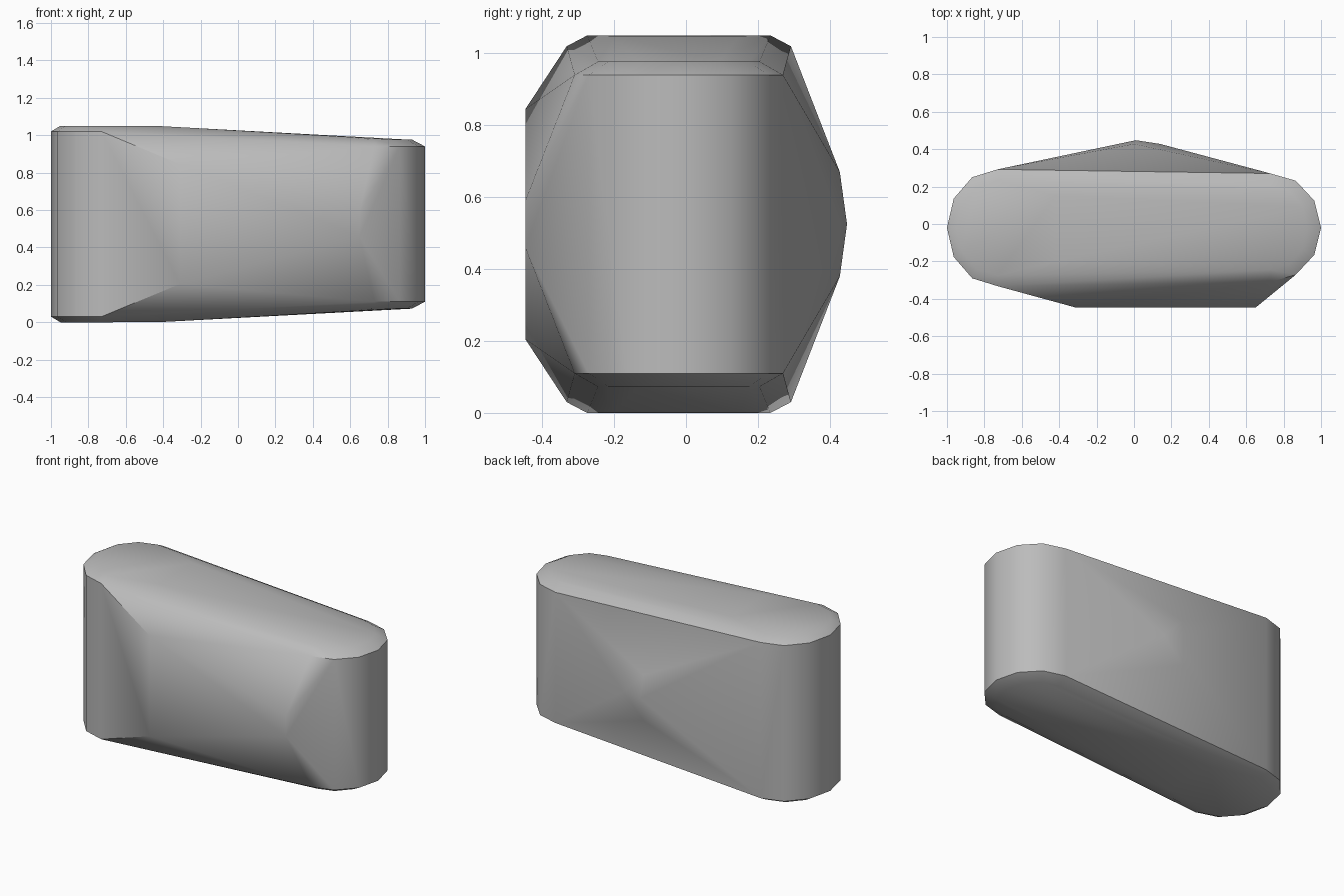
import bpy, bmesh
from math import sin, cos, radians

cube = bpy.data.objects.get("Cube")
if cube:
    bpy.data.objects.remove(cube, do_unlink=True)

MID = 0.525  # height of the horizontal mirror plane
grey = bpy.data.materials.new("stone_grey")
grey.use_nodes = True
colour = (0.5, 0.5, 0.5, 1)
grey.diffuse_color = colour
grey.node_tree.nodes["Principled BSDF"].inputs["Base Color"].default_value = colour

bm = bmesh.new()


def mirrored(x, y, half):
    """Add a point above and below the middle height."""
    for side in (-1, 1):
        bm.verts.new((x, y, MID + side * half))


def round_end(side, rx, ry, half):
    """Add half an oval at one end, top and bottom."""
    for step in range(7):
        a = radians(-90 + 30 * step)
        mirrored(side * (0.73 + rx * cos(a)), -0.02 + ry * sin(a), half)


# Rounded ends, each with a bevelled rim
round_end(-1, 0.27, 0.312, 0.495)
round_end(-1, 0.22, 0.255, 0.525)
round_end(1, 0.27, 0.29, 0.415)
round_end(1, 0.20, 0.225, 0.452)

# Crown of the sloping top and bottom
for y in (-0.2, 0.15):
    mirrored(-0.42, y, 0.524)

# Flat front facet, wide at one end and narrow at the other
mirrored(-0.31, -0.447, 0.32)
mirrored(0.65, -0.447, 0.065)

# Peak of the back
mirrored(0.0, 0.428, 0.145)
bm.verts.new((0.01, 0.448, MID))
bm.verts.new((0.14, 0.428, MID))

# Wrap the faceted skin round the points
hull = bmesh.ops.convex_hull(bm, input=bm.verts)
loose = {e for e in hull["geom_interior"] + hull["geom_unused"]
         if isinstance(e, bmesh.types.BMVert)}
bmesh.ops.delete(bm, geom=list(loose), context="VERTS")
bmesh.ops.dissolve_limit(bm, angle_limit=radians(1), verts=bm.verts, edges=bm.edges)
bmesh.ops.recalc_face_normals(bm, faces=bm.faces)

mesh = bpy.data.meshes.new("stone_block")
bm.to_mesh(mesh)
bm.free()
mesh.materials.append(grey)
block = bpy.data.objects.new("stone_block", mesh)
bpy.context.collection.objects.link(block)

# Soft shading with sharp rims
bpy.ops.object.select_all(action="DESELECT")
block.select_set(True)
bpy.context.view_layer.objects.active = block
bpy.ops.object.shade_smooth_by_angle(angle=radians(32))
